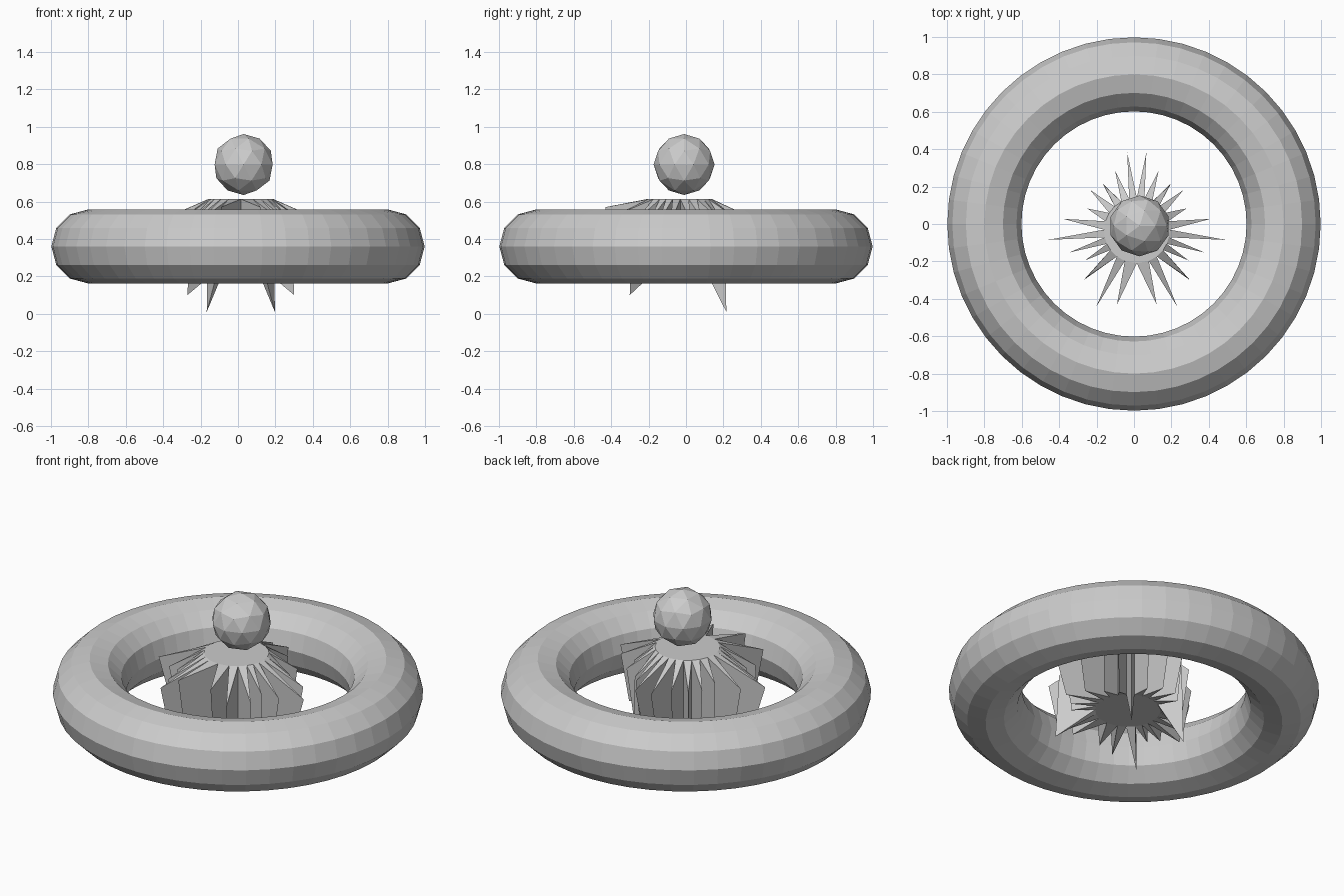
import bpy, bmesh
from math import radians, sin, cos

if "Cube" in bpy.data.objects:
    bpy.data.objects.remove(bpy.data.objects["Cube"])

# Outer ring
bpy.ops.mesh.primitive_torus_add(major_radius=0.8, minor_radius=0.198,
                                 major_segments=48, minor_segments=12,
                                 location=(0, 0, 0.36))
bpy.context.object.name = "outer_ring"

# Faceted ball floating above
bpy.ops.mesh.primitive_ico_sphere_add(subdivisions=2, radius=0.163,
                                      location=(0.03, -0.01, 0.798))
bpy.context.object.name = "top_ball"

# Spiky core: fins as angle, top radius, top z, bottom radius, bottom z
CX, CY, HUB, Z_TOP, Z_BOT = 0.015, -0.035, 0.175, 0.613, 0.25
half = [
    (-75, .41, .57, .36, .22), (-62, .46, .50, .40, .20),
    (-43, .37, .48, .39, .10), (-30, .32, .50, .31, .22),
    (-18, .38, .48, .33, .22), (-6, .48, .48, .40, .22),
    (9, .40, .49, .35, .22), (24, .29, .51, .29, .22),
    (41, .33, .50, .29, .20), (54, .30, .48, .31, .01),
    (70, .34, .50, .31, .22), (83, .42, .50, .35, .22),
]
fins = half + [(180 - f[0],) + f[1:] for f in reversed(half)]

bm = bmesh.new()


def vert(angle, r, z):
    a = radians(angle)
    return bm.verts.new((CX + r * cos(a), CY + r * sin(a), z))


tips, valleys = [], []
for i, (a, rt, zt, rb, zb) in enumerate(fins):
    nxt = fins[i + 1][0] if i + 1 < len(fins) else fins[0][0] + 360
    tips.append((vert(a, rt, zt), vert(a, rb, zb)))
    mid = (a + nxt) / 2
    valleys.append((vert(mid, HUB, Z_TOP), vert(mid, HUB, Z_BOT)))

for i, (t, b) in enumerate(tips):
    (lt, lb), (rt, rb) = valleys[i - 1], valleys[i]
    bm.faces.new((lt, t, rt))
    bm.faces.new((lb, rb, b))
    bm.faces.new((lt, lb, b, t))
    bm.faces.new((t, b, rb, rt))
bm.faces.new([v[0] for v in valleys])
bm.faces.new([v[1] for v in reversed(valleys)])
bmesh.ops.recalc_face_normals(bm, faces=bm.faces)

mesh = bpy.data.meshes.new("spiky_core")
bm.to_mesh(mesh)
bm.free()
bpy.context.collection.objects.link(bpy.data.objects.new("spiky_core", mesh))
